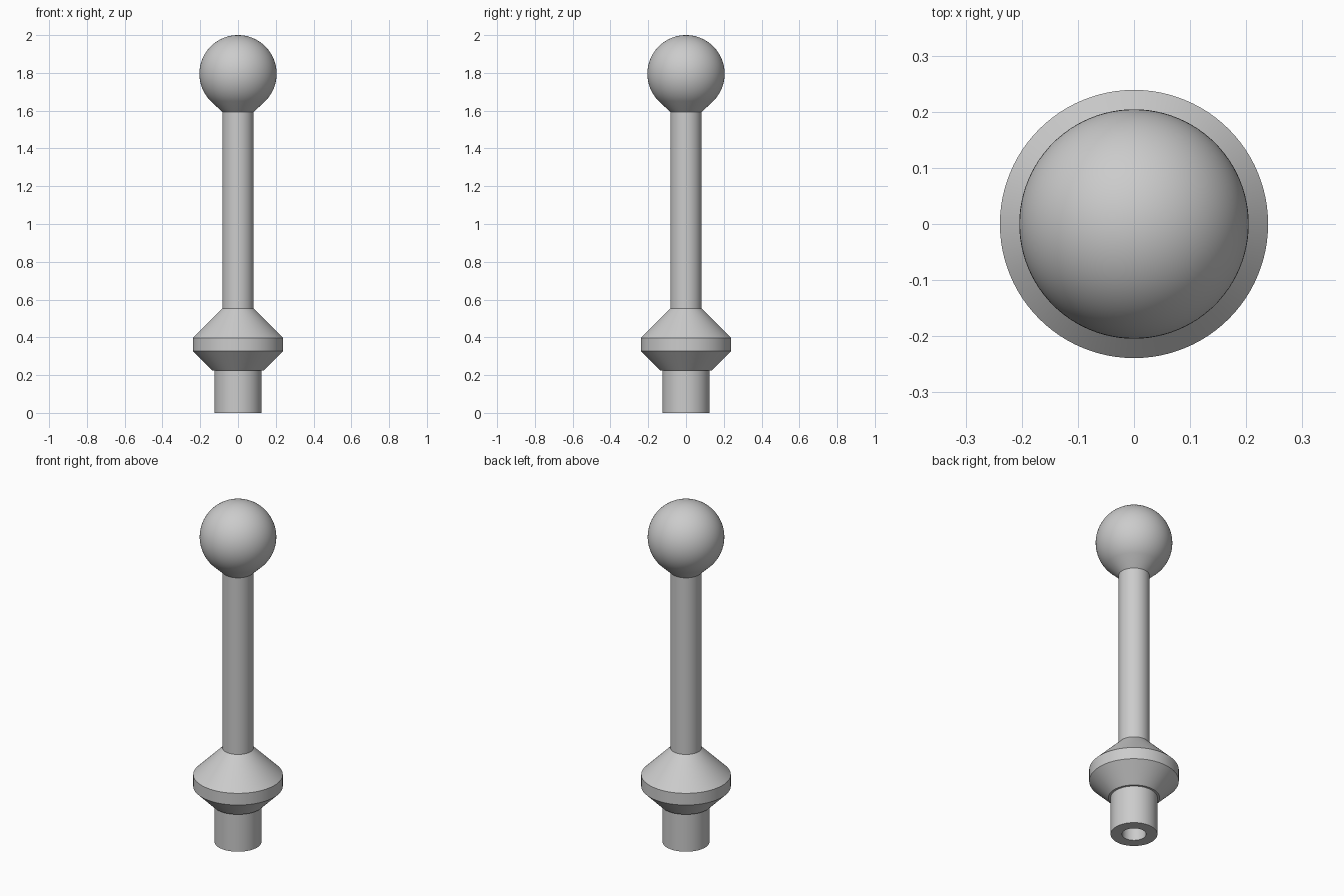
import bpy
import bmesh
from math import sin, cos, radians, tau

SEGMENTS = 96

cube = bpy.data.objects.get("Cube")
if cube:
    bpy.data.objects.remove(cube)

GREY = (0.6, 0.6, 0.6, 1)
metal = bpy.data.materials.new("Grey metal")
metal.use_nodes = True
metal.diffuse_color = GREY
metal.node_tree.nodes["Principled BSDF"].inputs["Base Color"].default_value = GREY


def lathe(name, profile):
    """Revolve (radius, height) points about the z axis."""
    bm = bmesh.new()
    rings = []
    for r, z in profile:
        count = SEGMENTS if r > 0 else 1
        rings.append([bm.verts.new((r * cos(tau * i / count), r * sin(tau * i / count), z))
                      for i in range(count)])
    for low, high in zip(rings, rings[1:]):
        for i in range(SEGMENTS):
            j = (i + 1) % SEGMENTS
            corners = [low[i % len(low)], low[j % len(low)],
                       high[j % len(high)], high[i % len(high)]]
            bm.faces.new(list(dict.fromkeys(corners)))
    bmesh.ops.recalc_face_normals(bm, faces=bm.faces)
    mesh = bpy.data.meshes.new(name)
    bm.to_mesh(mesh)
    bm.free()
    mesh.materials.append(metal)
    obj = bpy.data.objects.new(name, mesh)
    bpy.context.collection.objects.link(obj)
    bpy.ops.object.select_all(action="DESELECT")
    obj.select_set(True)
    bpy.context.view_layer.objects.active = obj
    bpy.ops.object.shade_smooth_by_angle(angle=radians(20))
    return obj


shaft_r, foot_r, hole_r = 0.083, 0.125, 0.064
collar_r, ball_r = 0.239, 0.2045
collar_base, collar_low, collar_high, collar_top = 0.225, 0.328, 0.397, 0.553
neck_z = 1.593
ball_z = 2 - ball_r

# Foot with a blind mounting hole in its underside
lathe("foot", [(0, 0.3), (hole_r, 0.3), (hole_r, 0), (foot_r, 0),
               (foot_r, collar_base)])

# Collar with chamfered upper and lower faces
lathe("collar", [(foot_r, collar_base), (0.137, collar_base), (collar_r, collar_low),
                 (collar_r, collar_high), (shaft_r, collar_top)])

# Plain round shaft
lathe("shaft", [(shaft_r, collar_top), (shaft_r, neck_z)])

# Ball head, running into the shaft with a tangent cone
arc = [radians(-45 + 135 * k / 40) for k in range(40)]
lathe("ball_head", [(shaft_r, neck_z)]
      + [(ball_r * cos(a), ball_z + ball_r * sin(a)) for a in arc]
      + [(0, 2)])
